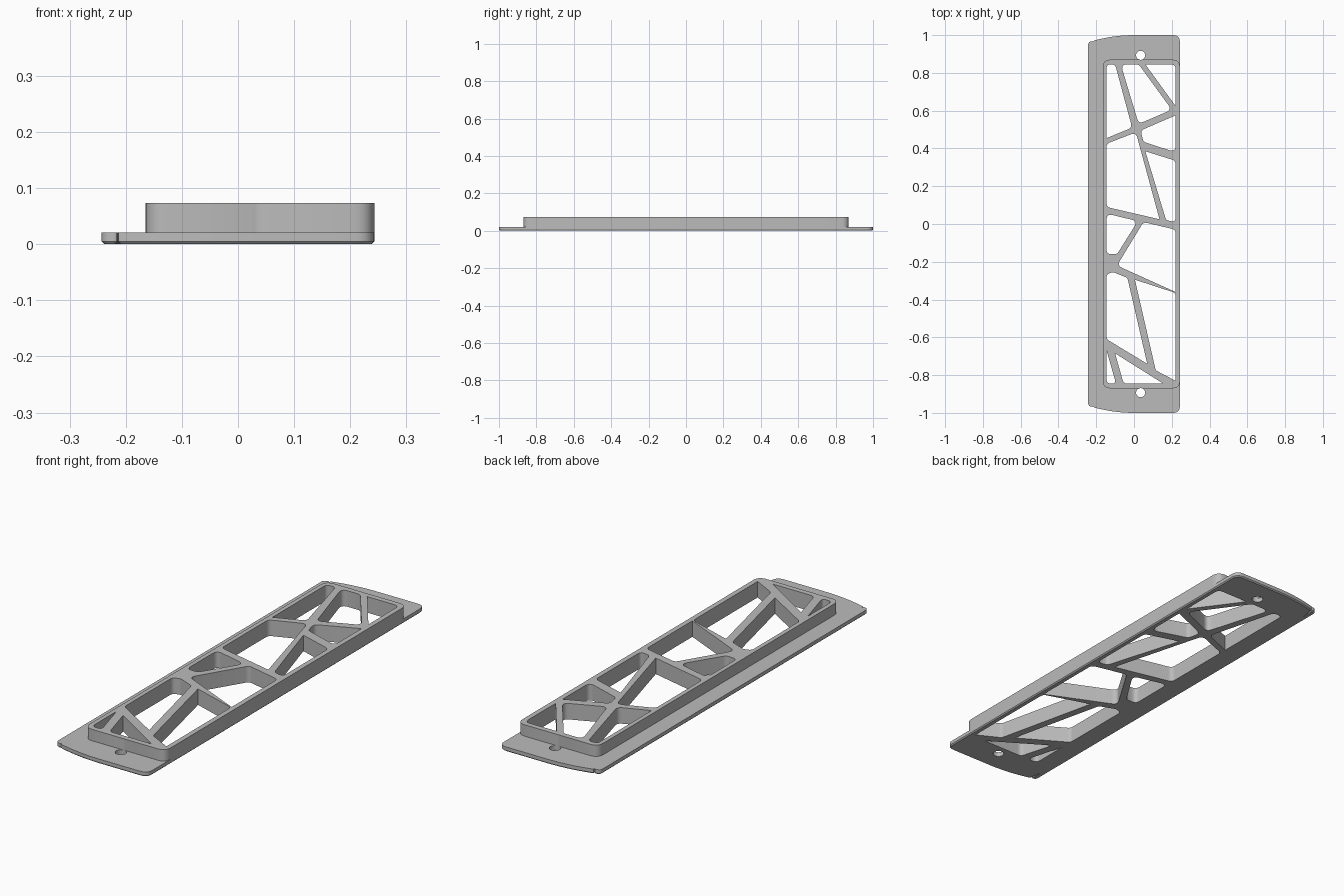
import bpy, bmesh, math
from mathutils import Vector

cube = bpy.data.objects.get("Cube")
if cube:
    bpy.data.objects.remove(cube, do_unlink=True)

grey = bpy.data.materials.new("light grey")
grey.use_nodes = True
colour = (0.50, 0.50, 0.50, 1)
grey.diffuse_color = colour
grey.node_tree.nodes["Principled BSDF"].inputs["Base Color"].default_value = colour


def rounded(points, radius, steps=6, sharp_below=0):
    """Round the corners of a polygon, keeping narrow corners sharp."""
    pts = [Vector(p) for p in points]
    result = []
    for i, corner in enumerate(pts):
        to_prev = pts[i - 1] - corner
        to_next = pts[(i + 1) % len(pts)] - corner
        angle = to_prev.angle(to_next)
        if math.degrees(angle) < sharp_below:
            result.append(corner)
            continue
        reach = min(radius / math.tan(angle / 2),
                    0.45 * to_prev.length, 0.45 * to_next.length)
        start = corner + to_prev.normalized() * reach
        end = corner + to_next.normalized() * reach
        for k in range(steps + 1):
            t = k / steps
            result.append(start * (1 - t) ** 2 + corner * 2 * t * (1 - t) + end * t * t)
    return result


def add_prism(bm, outline, bottom, top):
    """Extrude a flat outline between two heights; return its base face."""
    base = bm.faces.new([bm.verts.new((p[0], p[1], bottom)) for p in outline])
    base.normal_update()
    if base.normal.z > 0:
        base.normal_flip()
    kept = bmesh.ops.extrude_face_region(bm, geom=[base], use_keep_orig=True)
    moved = [v for v in kept["geom"] if isinstance(v, bmesh.types.BMVert)]
    bmesh.ops.translate(bm, verts=moved, vec=(0, 0, top - bottom))
    return base


def make_object(name, bm):
    bmesh.ops.recalc_face_normals(bm, faces=bm.faces[:])
    mesh = bpy.data.meshes.new(name)
    bm.to_mesh(mesh)
    bm.free()
    mesh.materials.append(grey)
    obj = bpy.data.objects.new(name, mesh)
    bpy.context.collection.objects.link(obj)
    return obj


# Main dimensions
HALF_WIDTH, PLATE_TOP, FRAME_TOP = 0.243, 0.021, 0.073
FRAME_LEFT, FRAME_END = -0.165, 0.87

# Base plate: ends sweep back towards one long edge, underside chamfered
sweep = [(-HALF_WIDTH * t, 1 - 0.038 * t * t) for t in (i / 8 for i in range(9))]
half = rounded([(HALF_WIDTH, 0), (HALF_WIDTH, 1), sweep[0]], 0.037)
half = [p for p in half if p.y > 0.9 and p.x > 0.05]
half += [Vector(p) for p in sweep[:-1]]
corner = rounded([sweep[-2], sweep[-1], (-HALF_WIDTH, 0.8)], 0.025)
half += [p for p in corner if p.y > 0.92 and p.x < -0.215]
outline = half + [Vector((p.x, -p.y)) for p in reversed(half)]
bm = bmesh.new()
base = add_prism(bm, outline, 0, PLATE_TOP)
bmesh.ops.bevel(bm, geom=list(base.edges), offset=0.005, segments=1, affect='EDGES')
plate = make_object("base_plate", bm)

# Raised frame, flush with one long edge of the plate
bm = bmesh.new()
corners = [(FRAME_LEFT, -FRAME_END), (HALF_WIDTH, -FRAME_END),
           (HALF_WIDTH, FRAME_END), (FRAME_LEFT, FRAME_END)]
add_prism(bm, rounded(corners, 0.04), PLATE_TOP, FRAME_TOP)
frame = make_object("raised_frame", bm)

# Openings between the struts, in hundredths
L, R, T, B = -14.5, 22, 84.5, -84.5
openings = [
    [(L, T), (-10, T), (-1, 51), (L, 45.5)],
    [(-7, T), (2.5, T), (20, 60.5), (2.5, 53)],
    [(6, T), (R, T), (R, 62.5)],
    [(3.5, 49.5), (R, 57.5), (R, 38), (5, 43.5)],
    [(L, 42.5), (1, 48.5), (13.5, 2.5), (L, 9)],
    [(6, 38.5), (R, 33.5), (R, 1), (17, 2)],
    [(L, 5.5), (2, 1.5), (-9, -16), (L, -16)],
    [(5, 1), (R, -3), (R, -36), (-9, -22)],
    [(L, -26.5), (-11, -25.5), (-3.5, -28.5), (7, -74), (L, -61)],
    [(0.5, -29.5), (R, -36.5), (R, -83), (11.5, -77.5)],
    [(L, -67), (-9.5, B), (L, B)],
    [(-10, -68.5), (15.5, B), (-5.5, B)],
]
bm = bmesh.new()
for shape in openings:
    scaled = [(x / 100, y / 100) for x, y in shape]
    add_prism(bm, rounded(scaled, 0.025, sharp_below=68), -0.1, 0.2)

# Screw hole at each end
for side in (-1, 1):
    ring = [math.tau * i / 24 for i in range(24)]
    add_prism(bm, [(0.035 + 0.024 * math.cos(a), side * 0.893 + 0.024 * math.sin(a))
                   for a in ring], -0.1, 0.2)
cutter = make_object("opening_cutter", bm)
cutter.hide_render = True

# Cut both parts, then smooth their rounded corners
for part in (plate, frame):
    cut = part.modifiers.new("openings", 'BOOLEAN')
    cut.operation = 'DIFFERENCE'
    cut.solver = 'EXACT'
    cut.object = cutter
    bpy.ops.object.select_all(action='DESELECT')
    part.select_set(True)
    bpy.context.view_layer.objects.active = part
    bpy.ops.object.modifier_apply(modifier=cut.name)
    bpy.ops.object.shade_smooth_by_angle(angle=math.radians(30))
bpy.data.objects.remove(cutter, do_unlink=True)
